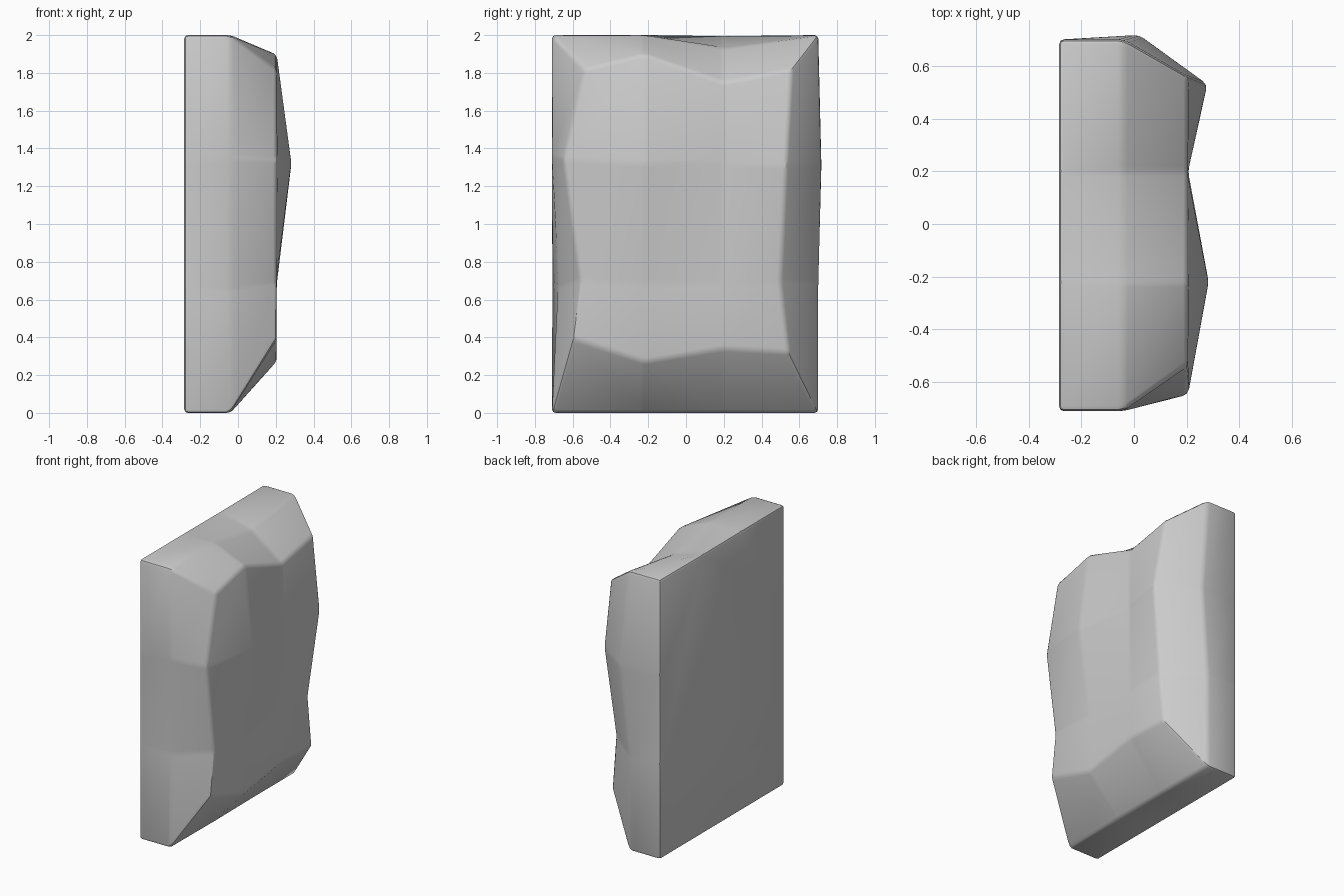
import bpy, bmesh

if "Cube" in bpy.data.objects:
    bpy.data.objects.remove(bpy.data.objects["Cube"])

Y = [-0.71, -0.22, 0.2, 0.7]
Z = [0.0, 0.68, 1.32, 2.0]

# chipped front face: (y, z) of the border points, keyed by grid cell
inset = {(0, 0): (-0.60, 0.395), (1, 0): (-0.22, 0.27), (2, 0): (0.2, 0.34), (3, 0): (0.545, 0.32),
         (0, 1): (-0.56, 0.70), (3, 1): (0.50, 0.69),
         (0, 2): (-0.65, 1.34), (3, 2): (0.53, 1.31),
         (0, 3): (-0.535, 1.82), (1, 3): (-0.22, 1.90), (2, 3): (0.2, 1.75), (3, 3): (0.56, 1.82)}
bulge = {(1, 2): 0.285, (3, 2): 0.28}
# irregular points of the middle rim
rim_fix = {(0, 1): (-0.04, -0.675, 0.66), (0, 2): (-0.04, -0.71, 1.35),
           (2, 3): (-0.04, 0.2, 1.93), (3, 2): (0.02, 0.718, 1.31)}

border = ([(i, 0) for i in range(3)] + [(3, j) for j in range(3)] +
          [(i, 3) for i in (3, 2, 1)] + [(0, j) for j in (3, 2, 1)])

bm = bmesh.new()
front = {}
for i in range(4):
    for j in range(4):
        y, z = inset.get((i, j), (Y[i], Z[j]))
        front[i, j] = bm.verts.new((bulge.get((i, j), 0.205), y, z))
rim = {(i, j): bm.verts.new(rim_fix.get((i, j), (-0.04, Y[i], Z[j]))) for i, j in border}
back = {(i, j): bm.verts.new((-0.285, Y[i], Z[j])) for i, j in border}

# front grid, two side bands and the flat back
for i in range(3):
    for j in range(3):
        bm.faces.new([front[i, j], front[i + 1, j], front[i + 1, j + 1], front[i, j + 1]])
for a, b in zip(border, border[1:] + border[:1]):
    for near, far in ((front, rim), (rim, back)):
        bm.faces.new([near[a], far[a], far[b], near[b]])
bm.faces.new([back[k] for k in reversed(border)])
bmesh.ops.recalc_face_normals(bm, faces=bm.faces)

mesh = bpy.data.meshes.new("stone_slab")
bm.to_mesh(mesh)
bm.free()
slab = bpy.data.objects.new("stone_slab", mesh)
bpy.context.collection.objects.link(slab)

# softened edges
bevel = slab.modifiers.new("Bevel", 'BEVEL')
bevel.width = 0.02
bevel.segments = 2
bevel.limit_method = 'NONE'

bpy.context.view_layer.objects.active = slab
slab.select_set(True)
bpy.ops.object.modifier_apply(modifier=bevel.name)
bpy.ops.object.shade_smooth_by_angle()
